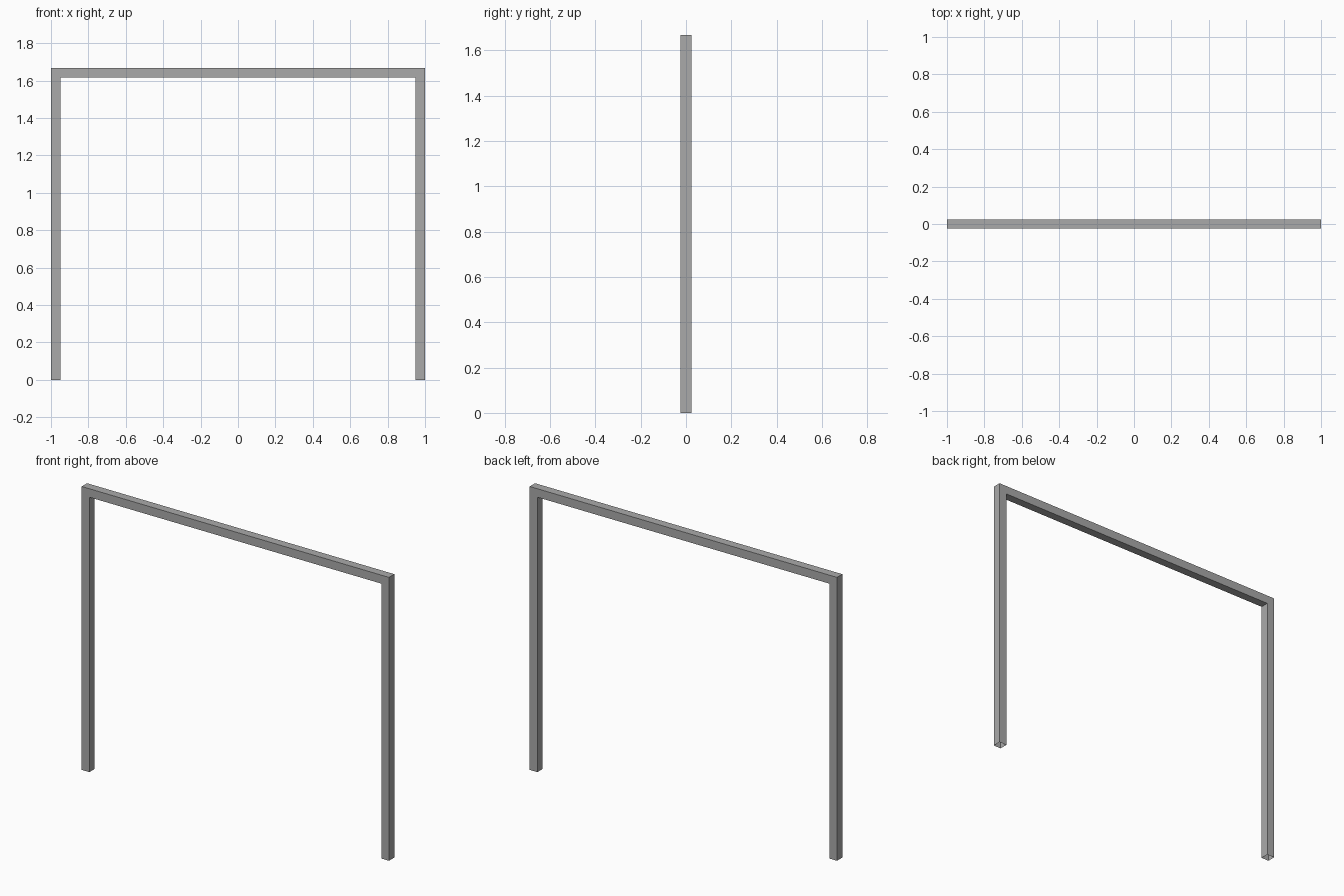
import bpy
import bmesh

cube = bpy.data.objects.get("Cube")
if cube:
    bpy.data.objects.remove(cube, do_unlink=True)

HALF_WIDTH, HEIGHT, BAR = 1.0, 1.667, 0.05

# Plain grey paint
grey = bpy.data.materials.new("grey")
grey.use_nodes = True
colour = (0.4, 0.4, 0.4, 1)
grey.diffuse_color = colour
grey.node_tree.nodes["Principled BSDF"].inputs["Base Color"].default_value = colour

# Upright frame: a square tube swept up, across and down
inner, under = HALF_WIDTH - BAR, HEIGHT - BAR
outer_path = [(-HALF_WIDTH, 0), (-HALF_WIDTH, HEIGHT), (HALF_WIDTH, HEIGHT), (HALF_WIDTH, 0)]
inner_path = [(-inner, 0), (-inner, under), (inner, under), (inner, 0)]

bm = bmesh.new()
rings = []
for (ox, oz), (ix, iz) in zip(outer_path, inner_path):
    corners = [(ox, -BAR / 2, oz), (ix, -BAR / 2, iz), (ix, BAR / 2, iz), (ox, BAR / 2, oz)]
    rings.append([bm.verts.new(c) for c in corners])

# Walls only: the feet of the tube stay open
for a, b in zip(rings, rings[1:]):
    for i in range(4):
        j = (i + 1) % 4
        bm.faces.new((a[i], a[j], b[j], b[i]))

# Join the mitred corners into flat front and back faces
bm.normal_update()
seams = [e for e in bm.edges if len(e.link_faces) == 2 and e.calc_face_angle() < 0.01]
bmesh.ops.dissolve_edges(bm, edges=seams, use_verts=False)
bmesh.ops.recalc_face_normals(bm, faces=bm.faces)

mesh = bpy.data.meshes.new("door_frame")
bm.to_mesh(mesh)
bm.free()
mesh.materials.append(grey)
frame = bpy.data.objects.new("door_frame", mesh)
bpy.context.collection.objects.link(frame)
